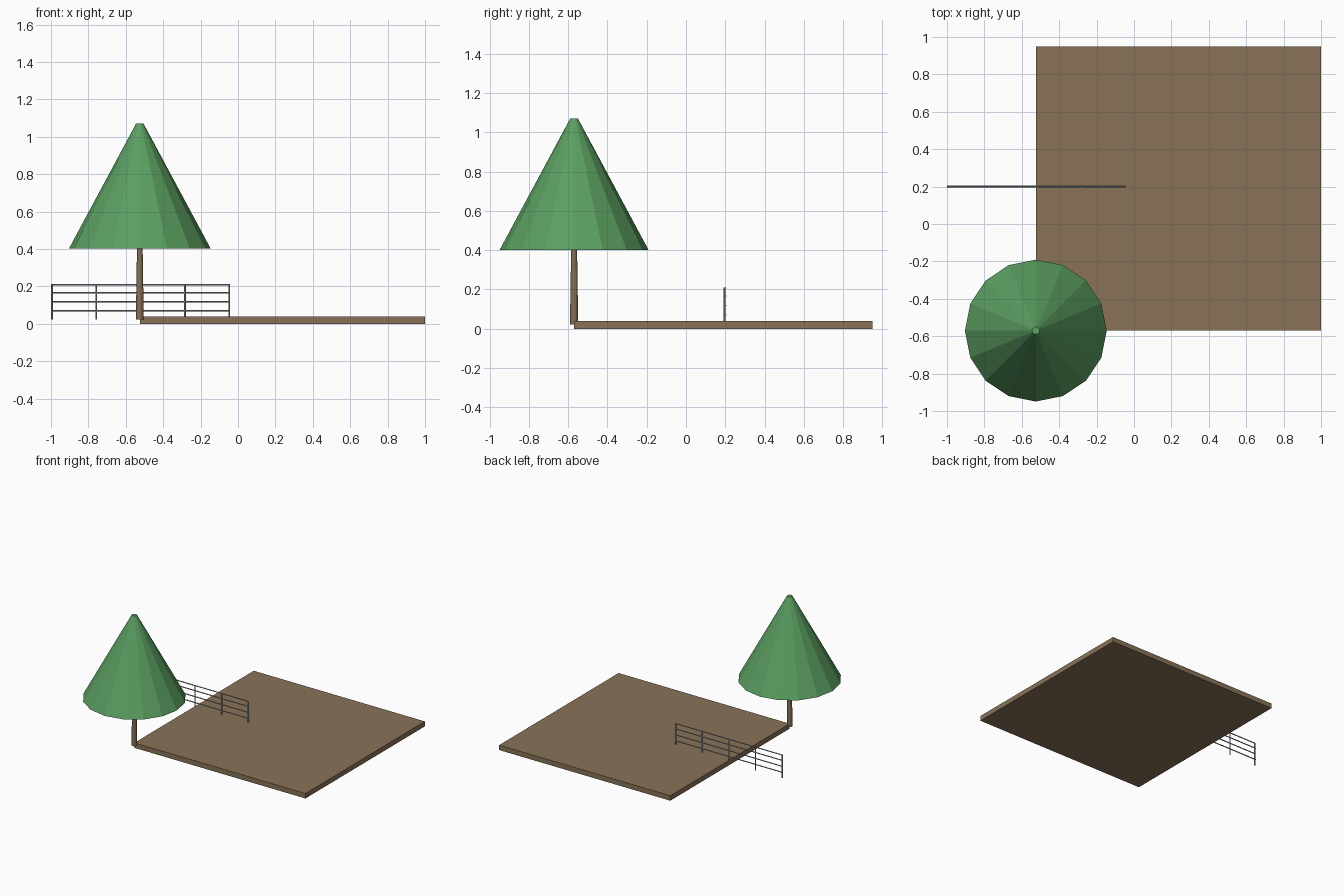
import bpy
import math

if "Cube" in bpy.data.objects:
    bpy.data.objects.remove(bpy.data.objects["Cube"])


def material(name, rgb):
    m = bpy.data.materials.new(name)
    m.diffuse_color = (*rgb, 1.0)
    m.use_nodes = True
    m.node_tree.nodes["Principled BSDF"].inputs["Base Color"].default_value = m.diffuse_color
    return m


BROWN = material("earth brown", (0.25, 0.171, 0.095))
BARK = material("bark brown", (0.235, 0.155, 0.09))
GREEN = material("leaf green", (0.105, 0.345, 0.12))
GREY = material("metal grey", (0.37, 0.38, 0.41))


def finish(name, mat):
    ob = bpy.context.object
    ob.name = name
    ob.data.materials.append(mat)
    return ob


def box(name, lo, hi, mat):
    centre = [(a + b) / 2 for a, b in zip(lo, hi)]
    bpy.ops.mesh.primitive_cube_add(size=1, location=centre)
    ob = finish(name, mat)
    ob.scale = [b - a for a, b in zip(lo, hi)]
    return ob


def frustum(name, x, y, z0, z1, r0, r1, sides, mat):
    bpy.ops.mesh.primitive_cone_add(vertices=sides, radius1=r0, radius2=r1,
                                    depth=z1 - z0, location=(x, y, (z0 + z1) / 2))
    return finish(name, mat)


# ground slab
box("ground_slab", (-0.525, -0.57, 0), (1.0, 0.95, 0.04), BROWN)

# tree on the slab corner
frustum("tree_trunk", -0.525, -0.57, 0.022, 0.42, 0.021, 0.015, 12, BARK)
frustum("tree_crown", -0.525, -0.57, 0.402, 1.07, 0.379, 0.02, 16, GREEN)

# fence: five evenly spaced posts
X0, X1 = -0.995, -0.047
for i in range(5):
    x = X0 + (X1 - X0) * i / 4
    frustum(f"fence_post_{i + 1}", x, 0.197, 0.022, 0.21, 0.005, 0.005, 8, GREY)

# fence: four round rails, the top one resting on the post heads
for i, (y, z) in enumerate([(0.202, 0.07), (0.202, 0.118), (0.202, 0.166), (0.2, 0.208)]):
    bpy.ops.mesh.primitive_cylinder_add(vertices=8, radius=0.004, depth=0.957,
                                        location=(-0.5215, y, z),
                                        rotation=(0, math.pi / 2, 0))
    finish(f"fence_rail_{i + 1}", GREY)
